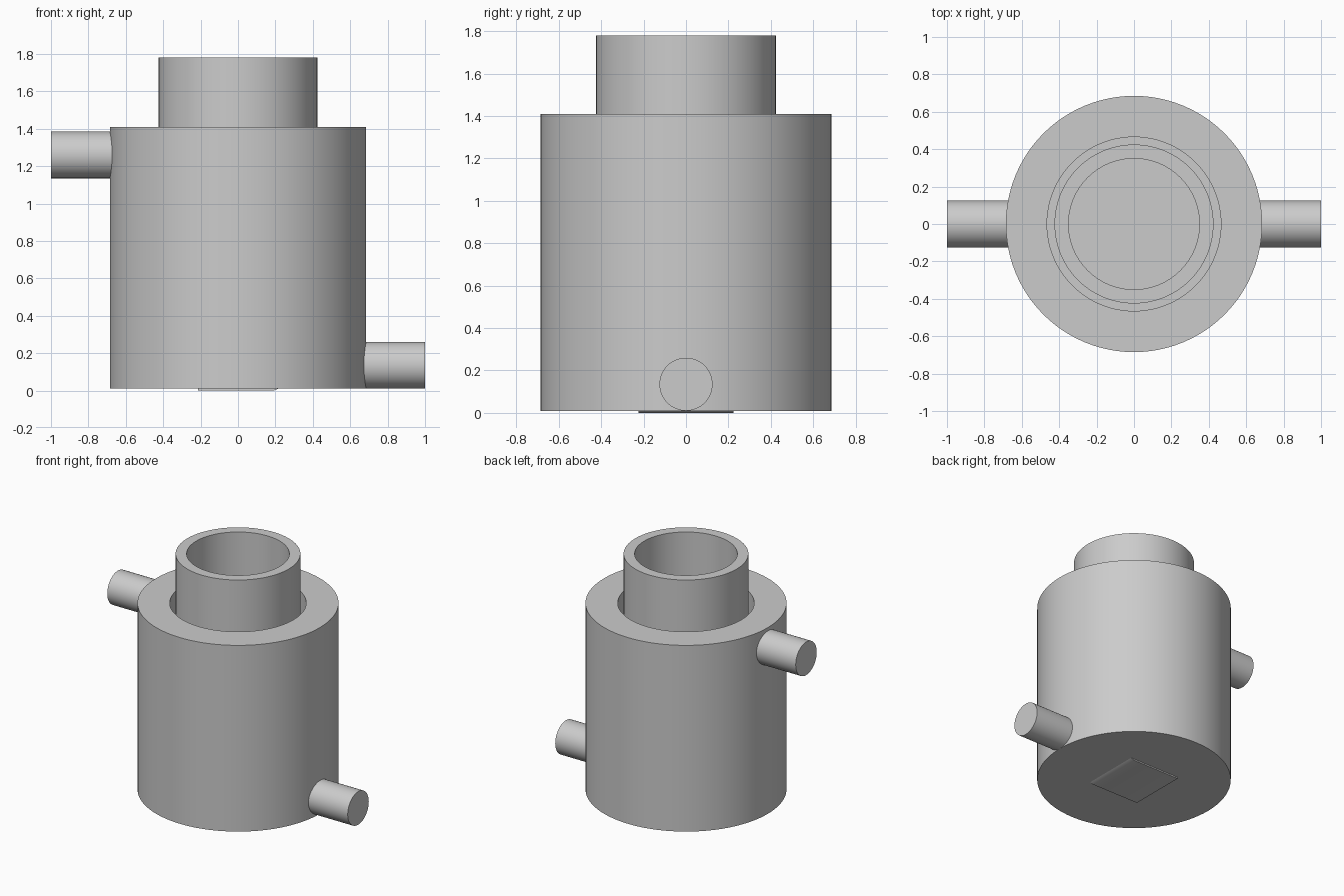
import bpy
import bmesh
import math
from mathutils import Matrix

if "Cube" in bpy.data.objects:
    bpy.data.objects.remove(bpy.data.objects["Cube"], do_unlink=True)

grey = bpy.data.materials.new("plain grey")
grey.use_nodes = True
colour = (0.6, 0.6, 0.6, 1)
grey.diffuse_color = colour
grey.node_tree.nodes["Principled BSDF"].inputs["Base Color"].default_value = colour

SEGMENTS = 96
BASE, SEAM, RIM, TOP = 0.01, 0.66, 1.41, 1.78


def finish(bm, name):
    bmesh.ops.recalc_face_normals(bm, faces=bm.faces)
    mesh = bpy.data.meshes.new(name)
    bm.to_mesh(mesh)
    bm.free()
    mesh.materials.append(grey)
    obj = bpy.data.objects.new(name, mesh)
    bpy.context.collection.objects.link(obj)
    bpy.ops.object.select_all(action="DESELECT")
    obj.select_set(True)
    bpy.context.view_layer.objects.active = obj
    bpy.ops.object.shade_smooth_by_angle(angle=math.radians(30))
    return obj


def lathe(name, profile):
    """Spin a list of (radius, height) points around the z axis."""
    bm = bmesh.new()
    verts = [bm.verts.new((r, 0, z)) for r, z in profile]
    edges = [bm.edges.new(pair) for pair in zip(verts, verts[1:])]
    bmesh.ops.spin(bm, geom=verts + edges, cent=(0, 0, 0), axis=(0, 0, 1),
                   angle=math.tau, steps=SEGMENTS, use_duplicate=False)
    bmesh.ops.remove_doubles(bm, verts=bm.verts, dist=0.0001)
    return finish(bm, name)


def side_pipe(name, side, height):
    """Closed horizontal pipe from inside the jacket wall outwards."""
    inner, outer, radius = 0.6, 1.0, 0.125
    bm = bmesh.new()
    place = (Matrix.Translation((side * (inner + outer) / 2, 0, height))
             @ Matrix.Rotation(math.pi / 2, 4, "Y"))
    bmesh.ops.create_cone(bm, cap_ends=True, segments=64, radius1=radius,
                          radius2=radius, depth=outer - inner, matrix=place)
    return finish(bm, name)


# Outer jacket with a round well in its top
lathe("jacket", [(0, BASE), (0.685, BASE), (0.685, RIM),
                 (0.465, RIM), (0.465, SEAM), (0, SEAM)])

# Open inner tube standing in the well
lathe("inner_tube", [(0.425, SEAM), (0.425, TOP), (0.35, TOP), (0.35, SEAM)])

# Low and high connection pipes
side_pipe("left_low_pipe", 1, 0.135)
side_pipe("right_high_pipe", -1, 1.26)

# Thin square foot plate with one sloped edge
bm = bmesh.new()
bmesh.ops.create_cube(bm, size=1, matrix=Matrix.Translation((0, 0, BASE / 2))
                      @ Matrix.Diagonal((0.43, 0.45, BASE, 1)))
for v in bm.verts:
    if v.co.x > 0 and v.co.z < BASE / 2:
        v.co.x = 0.19
finish(bm, "foot_plate")
